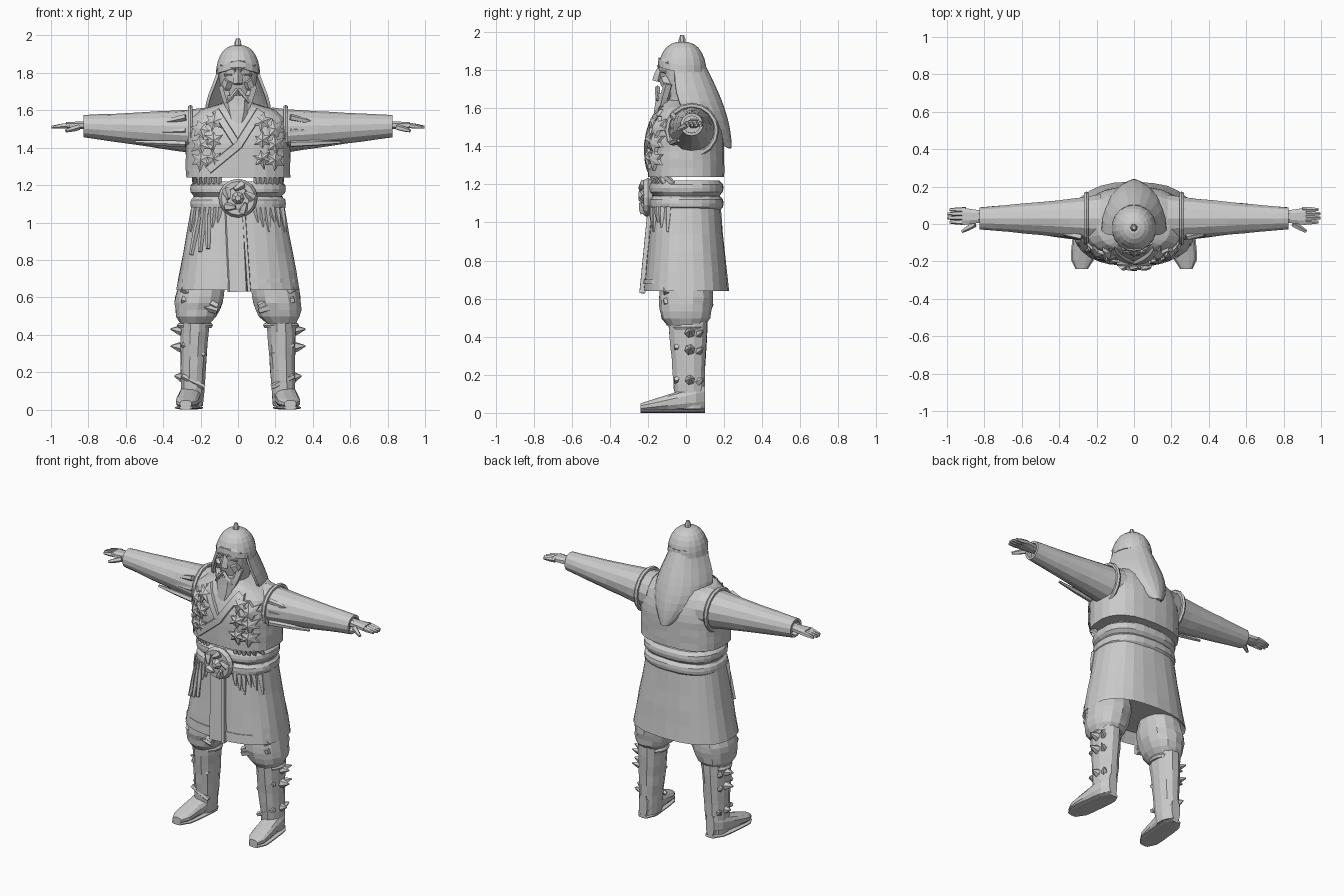
import bpy, bmesh, random
from math import sin, cos, pi, sqrt, copysign
from mathutils import Vector

random.seed(4)
if "Cube" in bpy.data.objects:
    bpy.data.objects.remove(bpy.data.objects["Cube"], do_unlink=True)

GREY = (0.6, 0.6, 0.6, 1)
stone = bpy.data.materials.new("stone grey")
stone.use_nodes = True
stone.diffuse_color = GREY
stone.node_tree.nodes["Principled BSDF"].inputs["Base Color"].default_value = GREY


def make(name, verts, faces):
    bm = bmesh.new()
    created = [bm.verts.new(v) for v in verts]
    for face in faces:
        bm.faces.new([created[i] for i in face])
    bmesh.ops.recalc_face_normals(bm, faces=bm.faces)
    mesh = bpy.data.meshes.new(name)
    bm.to_mesh(mesh)
    bm.free()
    mesh.materials.append(stone)
    part = bpy.data.objects.new(name, mesh)
    bpy.context.collection.objects.link(part)
    return part


def grid_faces(rows, columns, wrap):
    """Quads joining consecutive rows of vertices."""
    return [(r * columns + i, r * columns + (i + 1) % columns,
             (r + 1) * columns + (i + 1) % columns, (r + 1) * columns + i)
            for r in range(rows - 1) for i in range(columns if wrap else columns - 1)]


def spread(steps):
    return [i / steps for i in range(steps + 1)]


def signed_power(value, power):
    return copysign(abs(value) ** power, value)


def loft(name, rings, sides=16, power=1, noise=0):
    """Skin rings of (centre, axis u, axis v); a power below one is boxier."""
    rings = list(rings)
    verts = []
    for centre, u, v in rings:
        for i in range(sides):
            angle = pi * (2 * i + 1) / sides
            jitter = 1 + random.uniform(-noise, noise)
            offset = (Vector(u) * signed_power(cos(angle), power)
                      + Vector(v) * signed_power(sin(angle), power))
            verts.append(Vector(centre) + offset * jitter)
    caps = [tuple(range(sides)), tuple(range(len(verts) - sides, len(verts)))]
    return make(name, verts, grid_faces(len(rings), sides, True) + caps)


def level(z, width, depth, x=0, y=0):
    return (x, y, z), (width, 0, 0), (0, depth, 0)


def slice_x(x, y, z, depth, height):
    return (x, y, z), (0, depth, 0), (0, 0, height)


def slice_y(x, y, bottom, top, width):
    return (x, y, (bottom + top) / 2), (width, 0, 0), (0, 0, (top - bottom) / 2)


def taper(name, start, end, thick, thin, sides=5):
    """Faceted lump narrowing from start to end, slightly swollen midway."""
    start, end = Vector(start), Vector(end)
    along = (end - start).normalized()
    u = along.orthogonal().normalized()
    v = along.cross(u)
    middle = (thick + thin) * 0.6
    loft(name, [(start.lerp(end, t), u * r, v * r)
                for t, r in zip(spread(2), (thick, middle, thin))], sides)


def hoop(name, place, turn, radius, thickness):
    bpy.ops.mesh.primitive_torus_add(location=place, rotation=turn, major_radius=radius,
                                     minor_radius=thickness, major_segments=16, minor_segments=6)
    part = bpy.context.object
    part.name = name
    part.data.materials.append(stone)


BOXY = 0.8


def body(z):
    """Half width and half depth of the coat at a height."""
    if z < 1.2:
        flare = (1.14 - z) * 2
        return 0.24 + 0.09 * flare, 0.175 + 0.05 * flare
    shoulder = max(0, z - 1.4) / 0.26
    return 0.28 * (1 - shoulder ** 5), 0.2 * (1 - shoulder ** 2 / 2)


def on_body(x, z, lift=0):
    width, depth = body(z)
    side = min(1, abs(x) / width) ** (2 / BOXY)
    return x, -depth * (1 - side) ** (BOXY / 2) - lift, z


def on_face(x, z, lift=0):
    return x, -0.02 - 0.12 * sqrt(1 - (x / 0.11) ** 2) - lift, z


def ribbon(name, start, end, width, lift):
    """Raised band lying on the front of the coat between (x, z) points."""
    start, end = Vector(start), Vector(end)
    along = (end - start).normalized()
    across = Vector((-along.y, along.x)) * width
    verts = []
    for t in spread(8):
        point = start.lerp(end, t)
        for k in (-1, -BOXY, BOXY, 1):
            verts.append(on_body(*(point + across * k), lift if abs(k) < 1 else -0.01))
    make(name, verts, grid_faces(9, 4, False))


def relief(name, x, z, size, points=12):
    """Jagged embossed motif on the chest."""
    rim = []
    for i in range(points):
        angle = 2 * pi * i / points + z * 40
        reach = size * (random.uniform(BOXY, 1.1) if i % 2 else 0.5)
        rim.append((x + reach * cos(angle), z + reach * sin(angle)))
    verts = [on_body(*p, -0.01) for p in rim] + [on_body(*p, 0.015) for p in rim]
    fan = [(points + i, points + (i + 1) % points, 2 * points) for i in range(points)]
    make(name, verts + [on_body(x, z, 0.03)], grid_faces(2, points, True) + fan)


# Coat: skirt with tucked hem, vest, front flap and crossed lapels
skirt = [level(z, *body(z)) for z in (0.64 + t / 2 for t in spread(5))]
loft("coat_skirt", [level(0.7, 0.28, 0.18)] + skirt, 26, BOXY, 0.008)
loft("vest", [level(z, *body(z)) for z in (1.24 + 0.41 * t for t in spread(9))], 26, BOXY, 0.008)
ribbon("hem_trim", (-0.3, 0.69), (0.3, 0.69), 0.012, 0.004)
ribbon("coat_flap", (-0.02, 1.06), (0, 0.63), 0.055, 0.012)
ribbon("coat_flap_edge", (0.03, 1.06), (0.06, 0.63), 0.01, 0.02)
ribbon("lapel_under", (-0.12, 1.6), (0, 1.41), 0.022, 0.014)
ribbon("lapel_over", (0.12, 1.6), (0, 1.41), 0.024, 0.018)
ribbon("lapel_end", (0.01, 1.42), (-0.16, 1.28), 0.024, 0.02)
for s in (1, -1):
    for row in range(3):
        relief("chest_relief", s * 0.13, 1.54 - row / 10, 0.055)
        relief("chest_relief", s * 0.2, 1.5 - row / 12, 0.06)

# Sash, buckle and hanging pieces
loft("sash", [level(1.06 + 0.16 * t, 0.235 + puff, 0.175 + puff)
              for t, puff in ((t, 0.022 * abs(sin(2 * pi * t)) ** 0.4) for t in spread(8))], 26, BOXY, 0.008)
buckle = Vector((0, -0.2, 1.13))
outward = Vector((0, -1, 0))
hoop("buckle_rim", buckle, (pi / 2, 0, 0), 0.076, 0.028)
taper("buckle_plate", buckle, buckle + outward / 50, 0.08, 0.06, 12)
taper("buckle_boss", buckle, buckle + outward / 20, 0.04, 0.015, 7)
for i in range(5):
    swirl = [Vector((cos(a), 0, sin(a))) for a in (i * 1.25, i * 1.25 + 0.7)]
    taper("buckle_curl", buckle + swirl[0] * 0.08 + outward / 50,
          buckle + swirl[1] * 0.05 + outward / 25, 0.024, 0.01)
for s in (1, -1):
    for i in range(6):
        x = s * (0.1 + i * 0.026)
        taper("sash_fringe", on_body(x, 1.08), on_body(x * 1.1, 1 - i % 3 / 40), 0.02, 0.006)
        taper("vest_pleat", on_body(x, 1.25, -0.02), on_body(x, 1.18), 0.018, 0.008)
for i in range(3):
    x = -0.16 - i / 50
    taper("hip_tassel", on_body(x, 1.08), on_body(x * (1 + i / 8), 0.86 - i / 60, 0.01), 0.015, 0.012)

# Head, face and beard
loft("head", [level(z, r, r + 0.015, 0, -0.02) for z, r in ((1.58, 0.07), (1.66, 0.08), (1.75, 0.1), (1.84, 0.11))])
taper("nose", on_face(0, 1.82, -0.01), on_face(0, 1.74, 0.01), 0.014, 0.028, 4)
for s in (1, -1):
    taper("brow", on_face(s * 0.01, 1.82), on_face(s * 0.09, 1.84), 0.016, 0.01, 4)
    taper("eye", on_face(s * 0.03, 1.79, -0.008), on_face(s * 0.07, 1.79, -0.008), 0.01, 0.01, 4)
    taper("cheek", on_face(s * 0.05, 1.76, -0.01), on_face(s * 0.07, 1.7, -0.02), 0.028, 0.02)
    taper("moustache", on_face(0, 1.71, 0.01), on_face(s * 0.06, 1.64, 0.03), 0.014, 0.006, 4)
    taper("beard_side", on_face(s * 0.08, 1.73, -0.01), on_face(s * 0.04, 1.59), 0.025, 0.015)
loft("beard", [level(1.68 - 0.2 * t, 0.01 + 0.06 * (1 - t * t), 0.06 - 0.05 * t, 0, -0.1 - 0.07 * t)
               for t in spread(4)], 9, 1, 0.09)

# Helmet with peaked brow and finial
helmet = loft("helmet", [level(1.79 + 0.16 * sin(a), r, r * 1.06, 0, -0.02)
                         for a, r in ((a, 0.12 * cos(a) ** BOXY) for a in (1.4 * t for t in spread(6)))], 18)
for vertex in helmet.data.vertices:
    if vertex.co.z < 1.83 and vertex.co.y < -0.05:
        vertex.co.z += 0.04 * (1 - abs(vertex.co.x) / 0.14)
taper("finial", (0, -0.02, 1.94), (0, -0.02, 1.985), 0.02, 0.01, 7)

# Neck cloth flowing from the helmet to a rounded point on the back
verts = []
for t in spread(9):
    width = 0.11 - 0.08 * t + 0.11 * sin(pi * t ** 1.3)
    edge, back = -0.06 + 0.28 * t ** 3, 0.1 + 0.14 * sin(pi * t / 2)
    for angle in (pi * (u - 0.5) for u in spread(12)):
        verts.append((width * sin(angle), edge + (back - edge) * cos(angle), 1.83 - 0.44 * t))
cloth = make("neck_cloth", verts, grid_faces(10, 13, False))
cloth.modifiers.new("thickness", "SOLIDIFY").thickness = 0.016

for s, side in ((1, "left_"), (-1, "right_")):
    # Sleeve with hollow cuff, folds and armhole trim
    sleeve = [slice_x(s * (0.18 + 0.645 * t), 0.03, 1.485 + 0.03 * t, r, r)
              for t, r in ((t, 0.13 - 0.07 * t ** BOXY) for t in spread(8))]
    cuff = [slice_x(s * x, 0.03, 1.515, 0.045, 0.045) for x in (0.825, 0.79)]
    loft(side + "sleeve", sleeve + cuff, 14, 1, 0.02)
    hoop(side + "armhole_trim", (s * 0.255, 0.03, 1.485), (0, pi / 2, 0), 0.13, 0.014)
    for i in range(3):
        taper(side + "sleeve_fold", (s * 0.28, -0.07, 1.42 + i / 14), (s * (0.55 - i / 16), -0.04, 1.43 + i / 20), 0.018, 0.008)

    # Hand
    loft(side + "palm", [slice_x(s * (0.79 + 0.13 * t), 0.04, 1.52, 0.03 + 0.02 * t, 0.025 - 0.008 * t)
                         for t in spread(3)], 8, BOXY)
    for i in range(4):
        y = 0.01 + i / 45
        taper(side + "finger", (s * 0.9, y, 1.52), (s * (0.985 + 0.012 * (i in (1, 2))), y, 1.51), 0.015, 0.008)
    taper(side + "thumb", (s * 0.85, 0, 1.51), (s * 0.92, -0.04, 1.49), 0.016, 0.009)

    # Baggy trouser leg gathered at the knee
    loft(side + "trouser", [level(0.75 - 0.29 * t, 0.08 + 0.05 * puff, 0.1 + 0.04 * puff, s * (0.18 + 0.05 * t))
                            for t, puff in ((t, abs(sin(pi * t)) ** 0.5) for t in spread(8))], 14, 0.9, 0.04)
    for drop in (0.03, 0.05):
        z = 0.5 + 2 * drop
        taper(side + "trouser_fold", (s * 0.11, -0.11, z - drop), (s * 0.3, -0.1, z + drop), 0.02, 0.02)

    # Boot, foot and sole
    loft(side + "boot", [level(0.48 - 0.46 * t, 0.08 - 0.02 * t, 0.105 - 0.03 * t, s * (0.23 + 0.015 * t), 0.01 + 0.01 * t)
                         for t in spread(7)], 12, 0.9, 0.03)
    hoop(side + "boot_cuff", (s * 0.23, 0.01, 0.45), (0, 0, 0), 0.08, 0.016)
    for name, heel, toe, base, width in (("foot", 0.16, 0.05, 0.01, 0.062), ("sole", 0.02, 0.02, 0, 0.068)):
        loft(side + name, [slice_y(s * (0.245 + 0.035 * t), 0.1 - 0.34 * t, base, heel + (toe - heel) * t,
                                   width * (1 - (2 * t - 1) ** 6 / 2)) for t in spread(7)], 12, BOXY)
    for z in (0.15, 0.32):
        taper(side + "boot_strap", (s * 0.18, -0.05, z - 0.03), (s * 0.3, -0.05, z + 0.03), 0.014, 0.014)

    # Spikes down the outer side of the boot
    for z, tip in ((0.43, 0.36), (0.34, 0.36), (0.18, 0.34)):
        taper(side + "boot_spike", (s * 0.28, 0.02, z - 0.01), (s * tip, 0.02, z), 0.036, 0.004, 6)
        taper(side + "boot_spike_back", (s * 0.28, 0.06, z - 0.02), (s * (tip - 0.03), 0.09, z), 0.024, 0.004)
